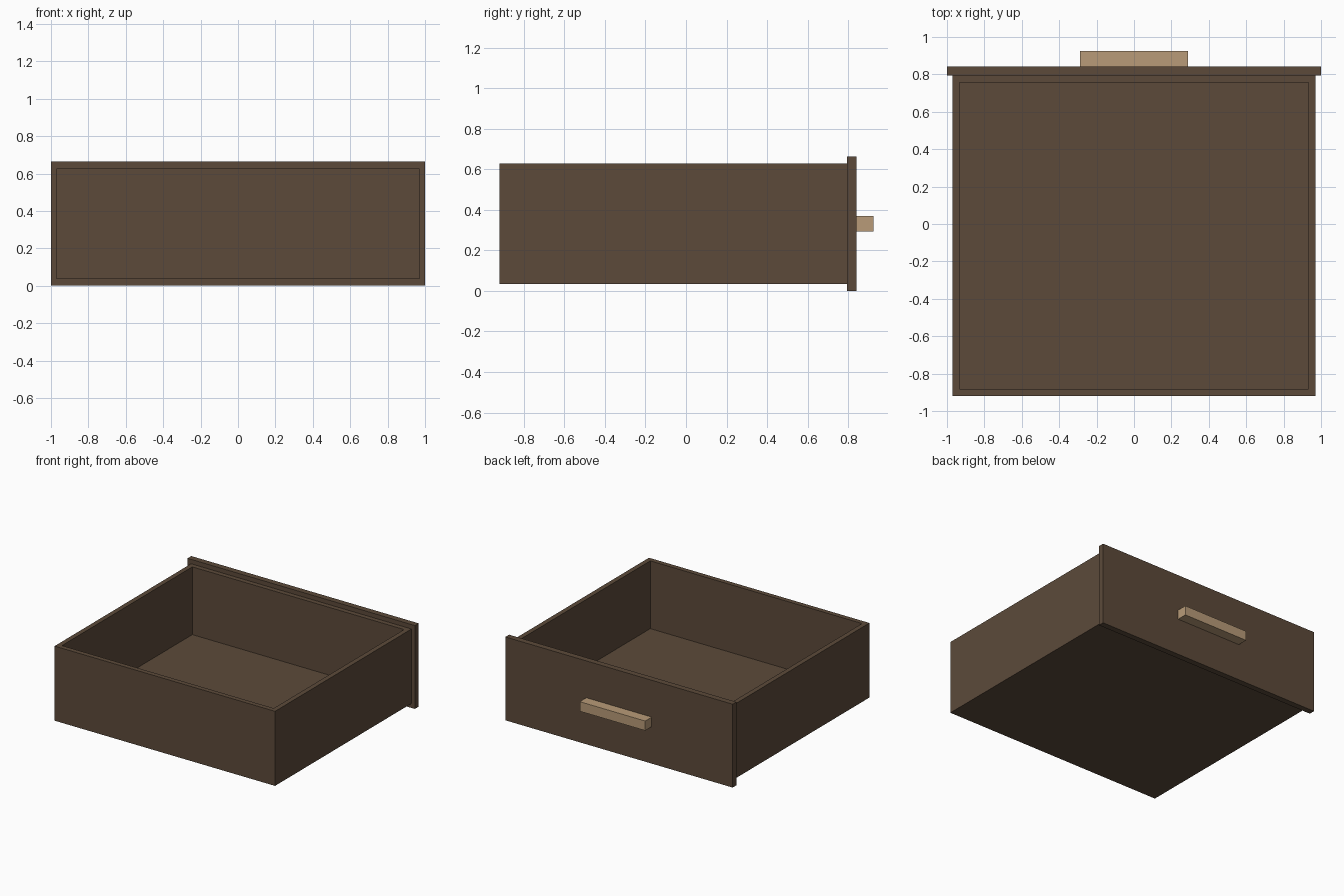
import bpy
import bmesh
from mathutils import Vector

cube = bpy.data.objects.get("Cube")
if cube:
    bpy.data.objects.remove(cube, do_unlink=True)


def material(name, srgb):
    color = [((c / 255 + 0.055) / 1.055) ** 2.4 for c in srgb] + [1.0]
    mat = bpy.data.materials.new(name)
    mat.use_nodes = True
    mat.diffuse_color = color
    mat.node_tree.nodes["Principled BSDF"].inputs["Base Color"].default_value = color
    return mat


def box(name, low, high, mat, wall=0, floor=0):
    """Block between two corners; with a wall thickness it is hollowed from the top."""
    low, high = Vector(low), Vector(high)
    bm = bmesh.new()
    bmesh.ops.create_cube(bm, size=1)
    for v in bm.verts:
        v.co = (low + high) / 2 + v.co * (high - low)
    if wall:
        bm.normal_update()
        top = max(bm.faces, key=lambda f: f.normal.z)
        # Rim, then cavity walls down to the floor
        bmesh.ops.inset_region(bm, faces=[top], thickness=wall)
        inner = bmesh.ops.extrude_discrete_faces(bm, faces=[top])["faces"][0]
        for v in inner.verts:
            v.co.z = low.z + floor
        bmesh.ops.recalc_face_normals(bm, faces=bm.faces)
    mesh = bpy.data.meshes.new(name)
    bm.to_mesh(mesh)
    bm.free()
    mesh.materials.append(mat)
    obj = bpy.data.objects.new(name, mesh)
    bpy.context.collection.objects.link(obj)
    return obj


dark_wood = material("dark wood", (92, 74, 58))
light_wood = material("light wood", (184, 155, 120))

# Open tray
box("drawer_tray", (-0.97, -0.92, 0.035), (0.97, 0.795, 0.628), dark_wood,
    wall=0.054, floor=0.054)
# Overhanging face panel
box("face_panel", (-1, 0.795, 0), (1, 0.842, 0.663), dark_wood)
# Pull handle
box("handle", (-0.288, 0.842, 0.294), (0.288, 0.924, 0.37), light_wood)
